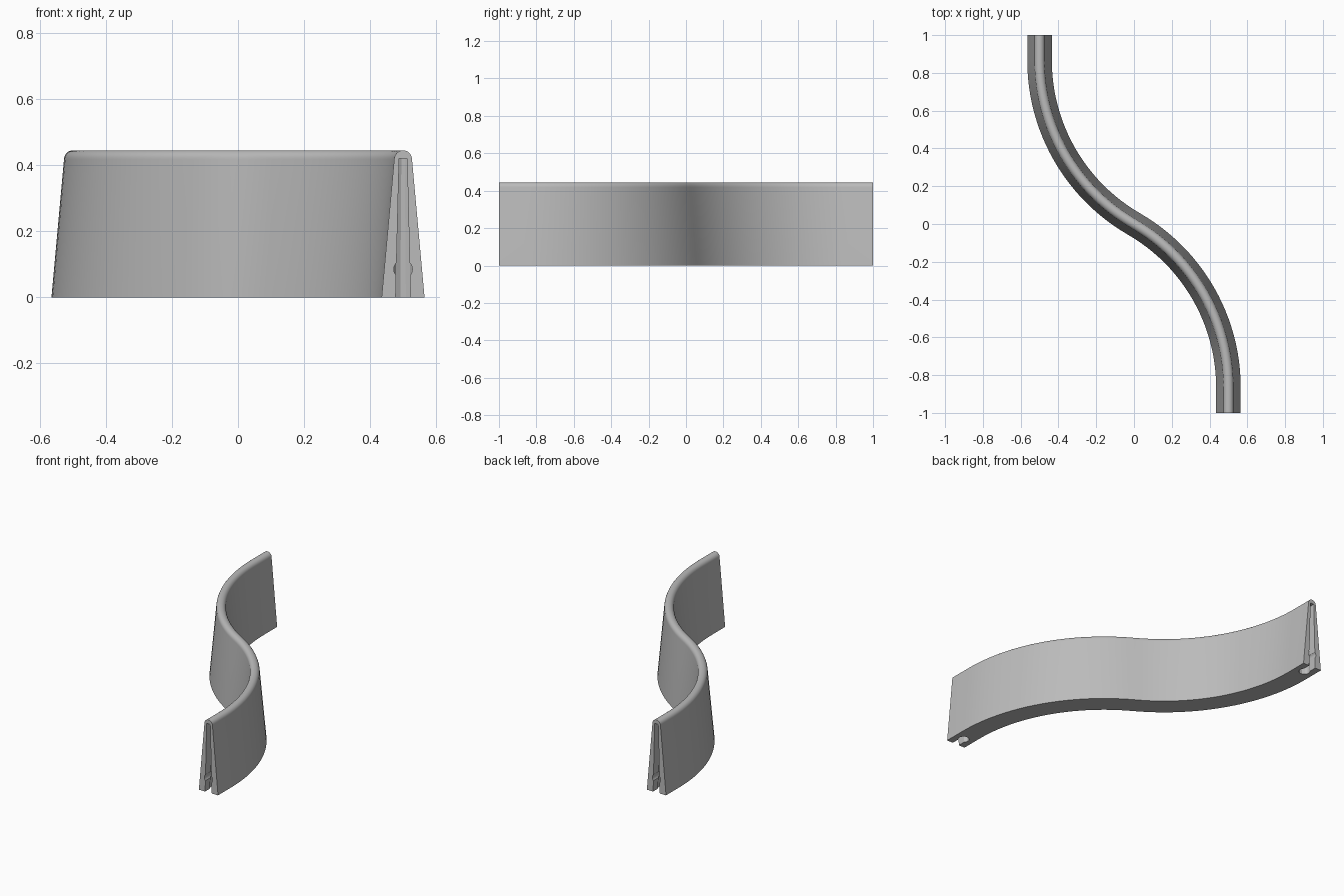
import bpy
import bmesh
import math
from mathutils import Matrix, Vector

cube = bpy.data.objects.get("Cube")
if cube:
    bpy.data.objects.remove(cube, do_unlink=True)

HEIGHT, BASE, TOP_R = 0.445, 0.065, 0.027
ARC_R, ARC_STEPS = 1.0, 24
SLOT_TOP, DEPTH = 0.42, 0.07

# One plain concrete colour
concrete = bpy.data.materials.new("concrete grey")
concrete.use_nodes = True
colour = (0.5, 0.5, 0.5, 1)
concrete.diffuse_color = colour
concrete.node_tree.nodes["Principled BSDF"].inputs["Base Color"].default_value = colour


def make_object(name, bm):
    bmesh.ops.recalc_face_normals(bm, faces=bm.faces)
    mesh = bpy.data.meshes.new(name)
    bm.to_mesh(mesh)
    bm.free()
    mesh.materials.append(concrete)
    obj = bpy.data.objects.new(name, mesh)
    bpy.context.collection.objects.link(obj)
    return obj


def loft(rings):
    """Skin a row of closed rings and cap both ends."""
    bm = bmesh.new()
    loops = [[bm.verts.new(p) for p in ring] for ring in rings]
    for a, b in zip(loops, loops[1:]):
        for i in range(len(a)):
            j = (i + 1) % len(a)
            bm.faces.new((a[i], a[j], b[j], b[i]))
    bm.faces.new(loops[0])
    bm.faces.new(loops[-1])
    return bm


# Cross-section: battered sides with a rounded cap
profile = [(-BASE, 0), (BASE, 0)]
for i in range(13):
    a = math.pi * i / 12
    profile.append((TOP_R * math.cos(a), HEIGHT - TOP_R + TOP_R * math.sin(a)))

# Centre line: straight end, two opposed sixty degree arcs, straight end
sweep = math.pi / 3
start_y = ARC_R * math.sin(sweep)
half = []
for i in range(ARC_STEPS + 1):
    a = sweep * i / ARC_STEPS
    pos = Vector((0.5 - ARC_R + ARC_R * math.cos(a), -start_y + ARC_R * math.sin(a), 0))
    half.append((pos, Vector((math.cos(a), math.sin(a), 0))))
half.insert(0, (Vector((0.5, -1, 0)), Vector((1, 0, 0))))
path = half + [(-p, n) for p, n in reversed(half[:-1])]
wall = make_object("barrier_wall", loft(
    [[p + n * u + Vector((0, 0, z)) for u, z in profile] for p, n in path]))


# Cutters for the connector pocket, placed at the front end
def slot_ring(z, w):
    return [Vector((x, y, z)) for x, y in
            ((-w, -0.05), (w, -0.05), (w, DEPTH), (-w, DEPTH))]


def socket_ring(z, r, sides=12):
    angles = [math.tau * (i + 0.5) / sides for i in range(sides)]
    return [Vector((r * math.sin(a), DEPTH + r * math.cos(a), z)) for a in angles]


def bore_ring(y, r=0.028, sides=24):
    angles = [math.tau * i / sides for i in range(sides)]
    return [Vector((r * math.cos(a), y, 0.085 + r * math.sin(a))) for a in angles]


cutter_rings = {
    "slot_cutter": [slot_ring(-0.02, 0.023), slot_ring(SLOT_TOP, 0.012)],
    "socket_cutter": [socket_ring(-0.02, 0.033), socket_ring(SLOT_TOP, 0.02)],
    "bore_cutter": [bore_ring(-0.05), bore_ring(DEPTH)],
}
cutters = []
for turn in (0, math.pi):
    place = Matrix.Rotation(turn, 4, 'Z') @ Matrix.Translation((0.5, -1, 0))
    for name, rings in cutter_rings.items():
        cutter = make_object(name, loft([[place @ p for p in r] for r in rings]))
        cutter.hide_render = True
        cutters.append(cutter)
        mod = wall.modifiers.new(name, 'BOOLEAN')
        mod.operation = 'DIFFERENCE'
        mod.solver = 'EXACT'
        mod.object = cutter

# Bake the cuts and remove the helpers
bpy.context.view_layer.update()
evaluated = wall.evaluated_get(bpy.context.evaluated_depsgraph_get())
cut_mesh = bpy.data.meshes.new_from_object(evaluated)
wall.modifiers.clear()
wall.data = cut_mesh
cut_mesh.materials.clear()
cut_mesh.materials.append(concrete)
for cutter in cutters:
    bpy.data.objects.remove(cutter, do_unlink=True)

# Smooth the curved sides, keep the end edges crisp
bpy.ops.object.select_all(action='DESELECT')
wall.select_set(True)
bpy.context.view_layer.objects.active = wall
bpy.ops.object.shade_smooth_by_angle(angle=math.radians(28))
